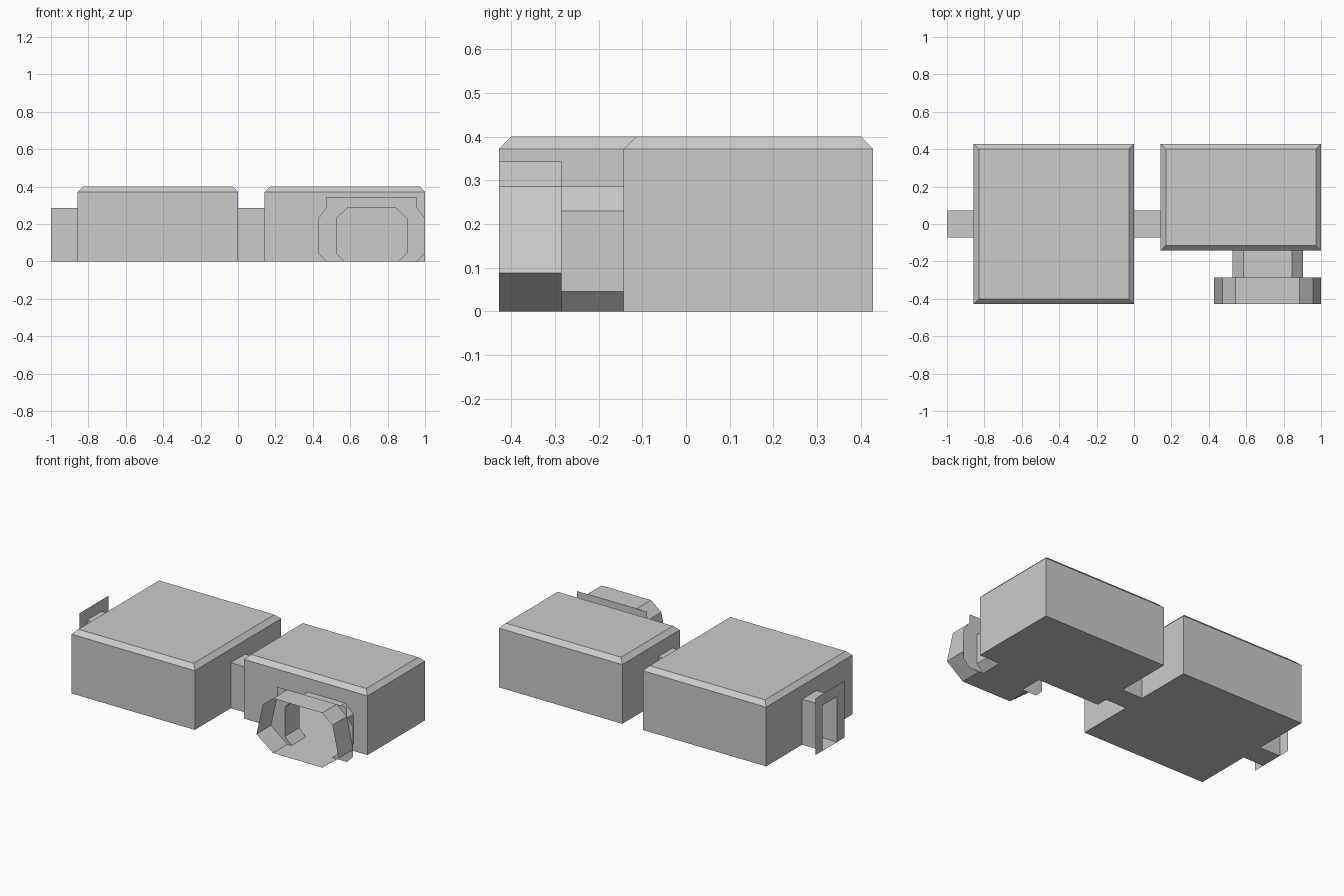
import bpy, bmesh

if "Cube" in bpy.data.objects:
    bpy.data.objects.remove(bpy.data.objects["Cube"])

U = 1 / 7            # module length
WALL, TOP, INSET = 0.372, 0.4, 0.028


def make(name, polys):
    """Build one flat-faced object from a list of polygons."""
    bm = bmesh.new()
    for p in polys:
        bm.faces.new([bm.verts.new(v) for v in p])
    bmesh.ops.remove_doubles(bm, verts=bm.verts, dist=1e-5)
    bmesh.ops.recalc_face_normals(bm, faces=bm.faces)
    me = bpy.data.meshes.new(name)
    bm.to_mesh(me)
    bm.free()
    ob = bpy.data.objects.new(name, me)
    bpy.context.collection.objects.link(ob)
    return ob


def place(axis, pos, pts):
    """Put a 2D profile (across, z) on the plane axis = pos."""
    return [(pos, a, z) if axis == 'x' else (a, pos, z) for a, z in pts]


def tube(name, axis, start, end, profile):
    """Open-ended passage swept along an axis, floor included."""
    a, b = place(axis, start, profile), place(axis, end, profile)
    n = len(a)
    make(name, [[a[i], a[(i + 1) % n], b[(i + 1) % n], b[i]] for i in range(n)])


def notched(outer, opening):
    """Outline from floor left, over the top, to floor right, minus a doorway."""
    return outer + opening[::-1]


def mirrored(half, centre):
    """Left half profile (offset, z), floor to top, mirrored about centre."""
    return ([(centre - d, z) for d, z in half]
            + [(centre + d, z) for d, z in reversed(half)])


def room(name, x0, x1, y0, y1, doors):
    """Hollow room with bevelled roof edge and doorways in chosen walls."""
    polys = []
    for side, axis, pos, a, b in (('left', 'x', x0, y0, y1), ('right', 'x', x1, y0, y1),
                                  ('front', 'y', y0, x0, x1), ('back', 'y', y1, x0, x1)):
        outline = [(a, 0), (a, WALL), (b, WALL), (b, 0)]
        polys.append(place(axis, pos, notched(outline, doors.get(side, []))))

    def ring(z, d=0.0):
        return [(x0 + d, y0 + d, z), (x1 - d, y0 + d, z),
                (x1 - d, y1 - d, z), (x0 + d, y1 - d, z)]

    low, high = ring(WALL), ring(TOP, INSET)
    polys += [ring(0), high]
    polys += [[low[i], low[(i + 1) % 4], high[(i + 1) % 4], high[i]] for i in range(4)]
    make(name, polys)


# Profiles
CX = 5 * U
door = mirrored([(U / 2, 0), (U / 2, 2 * U)], 0)
port = mirrored([(0.143, 0), (0.188, 0.045), (0.188, 0.23), (0.13, 2 * U)], CX)
hood = mirrored([(0.171, 0), (2 * U, 0.088), (0.242, 2 * U), (0.171, 0.343)], CX)
collar = mirrored([(0.243, 0), (2 * U, 0.043), (2 * U, 0.23),
                   (0.243, 2 * U), (0.243, 0.343)], CX)
frame = mirrored([(U, 0), (U, 2.5 * U)], 0)

# Rooms
room('large_room', -6 * U, 0, -3 * U, 3 * U, {'left': door, 'right': door})
room('small_room', U, 1, -U, 3 * U, {'left': door, 'front': port})

# Corridors and end frame
tube('end_corridor', 'x', -1, -6 * U, door)
tube('link_corridor', 'x', 0, U, door)
make('end_frame', [place('x', -1, notched(frame, door))])

# Octagonal front port
tube('port_passage', 'y', -2 * U, -U, port)
make('port_collar', [place('y', -2 * U, notched(collar, port))])
tube('port_hood', 'y', -3 * U, -2 * U, hood)
